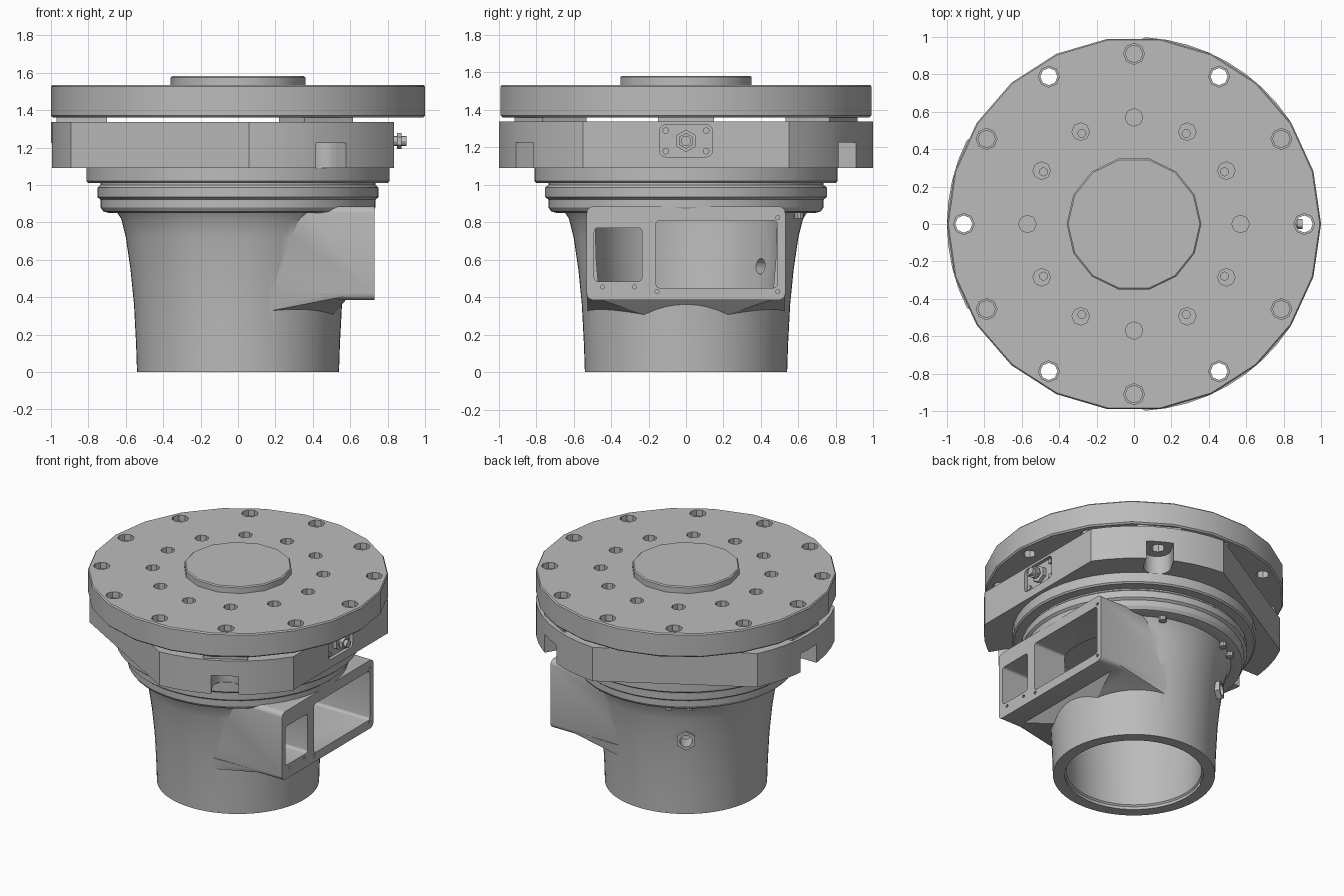
import bpy, bmesh
from math import cos, sin, radians, pi
from mathutils import Vector

cube = bpy.data.objects.get("Cube")
if cube:
    bpy.data.objects.remove(cube, do_unlink=True)

metal = bpy.data.materials.new("cast_grey")
metal.use_nodes = True
grey = (0.5, 0.5, 0.5, 1)
metal.diffuse_color = grey
for node in metal.node_tree.nodes:
    if node.type == 'BSDF_PRINCIPLED':
        node.inputs["Base Color"].default_value = grey


def make(name, bm):
    bmesh.ops.recalc_face_normals(bm, faces=bm.faces[:])
    mesh = bpy.data.meshes.new(name)
    bm.to_mesh(mesh)
    bm.free()
    mesh.materials.append(metal)
    ob = bpy.data.objects.new(name, mesh)
    bpy.context.collection.objects.link(ob)
    return ob


def polar(r, deg, z=0.0):
    return Vector((r * cos(radians(deg)), r * sin(radians(deg)), z))


def lathe(name, profile, sides):
    """Revolve a closed (radius, height) profile about z."""
    bm = bmesh.new()
    rings = []
    for r, z in profile:
        if r == 0:
            rings.append([bm.verts.new((0, 0, z))] * sides)
        else:
            rings.append([bm.verts.new(polar(r, 360 * i / sides, z)) for i in range(sides)])
    for a, b in zip(rings, rings[1:] + rings[:1]):
        for i in range(sides):
            j = (i + 1) % sides
            corners = list(dict.fromkeys((a[i], a[j], b[j], b[i])))
            if len(corners) > 2:
                bm.faces.new(corners)
    return make(name, bm)


def prism(name, outline, z0, z1):
    bm = bmesh.new()
    low = [bm.verts.new((p[0], p[1], z0)) for p in outline]
    high = [bm.verts.new((p[0], p[1], z1)) for p in outline]
    bm.faces.new(low)
    bm.faces.new(high)
    for i in range(len(low)):
        j = (i + 1) % len(low)
        bm.faces.new((low[i], low[j], high[j], high[i]))
    return make(name, bm)


def box(name, lo, hi, turn=0, rounding=0):
    """Box between two corners; edges along x may be rounded; turned about z."""
    bm = bmesh.new()
    bmesh.ops.create_cube(bm, size=1)
    lo, hi = Vector(lo), Vector(hi)
    for v in bm.verts:
        v.co = Vector([(lo[i] + hi[i]) / 2 + v.co[i] * (hi[i] - lo[i]) for i in range(3)])
    if rounding:
        edges = [e for e in bm.edges if abs((e.verts[0].co - e.verts[1].co).normalized().x) > 0.9]
        bmesh.ops.bevel(bm, geom=edges, offset=rounding, segments=4, profile=0.5, affect='EDGES')
    ob = make(name, bm)
    for v in ob.data.vertices:
        v.co = polar(v.co.x, turn, v.co.z) + polar(v.co.y, turn + 90)
    return ob


def rod(name, r, start, end, sides=8):
    bm = bmesh.new()
    start, end = Vector(start), Vector(end)
    axis = end - start
    bmesh.ops.create_cone(bm, cap_ends=True, segments=sides, radius1=r, radius2=r, depth=axis.length)
    rot = axis.to_track_quat('Z', 'Y')
    for v in bm.verts:
        v.co = rot @ v.co + (start + end) / 2
    return make(name, bm)


def combine(ob, others, operation='DIFFERENCE'):
    for other in others:
        other.hide_render = True
        mod = ob.modifiers.new("combine", 'BOOLEAN')
        mod.operation = operation
        mod.solver = 'EXACT'
        mod.object = other
        bpy.context.view_layer.objects.active = ob
        bpy.ops.object.modifier_apply(modifier=mod.name)
        bpy.data.objects.remove(other, do_unlink=True)


# Top disc with two circles of holes
disc = lathe("top_disc", [(0, 1.36), (0.99, 1.36), (1, 1.37), (1, 1.525), (0.993, 1.534), (0, 1.534)], 22)
holes = []
for k in range(12):
    a = 30 * k
    holes += [rod("bolt_hole", 0.046, polar(0.91, a, 1.3), polar(0.91, a, 1.6)),
              rod("counterbore", 0.056, polar(0.91, a, 1.49), polar(0.91, a, 1.6)),
              rod("inner_hole", 0.047, polar(0.57, a, 1.3), polar(0.57, a, 1.6))]
combine(disc, holes)
lathe("centre_boss", [(0, 1.52), (0.36, 1.52), (0.36, 1.575), (0.352, 1.582), (0, 1.582)], 14)

# Round body with three flats
outline = [polar(1, 60 + 120 * k + t * 26.6 / 4) for k in range(3) for t in range(-4, 5)]
body = prism("flatted_body", outline, 1.09, 1.337)
cuts = []
for a in (60, 180, 300):
    pad = box("spacer_pad", (0.7, -0.15, 1.33), (0.97, 0.15, 1.362), a)
    combine(pad, [rod("pad_hole", 0.05, polar(0.91, a, 1.2), polar(0.91, a, 1.5))])
    slot = rod("bolt_slot", 0.092, polar(0.89, a, 1.0), polar(0.89, a, 1.225), 24)
    cuts += [slot, box("slot_mouth", (0.89, -0.092, 1.0), (1.2, 0.092, 1.225), a),
             rod("bolt_bore", 0.05, polar(0.91, a, 1.0), polar(0.91, a, 1.5))]
# Recess for the connector, and small bores below the inner holes
cuts.append(box("connector_recess", (0.81, -0.14, 1.15), (0.95, 0.14, 1.32), 0, 0.03))
for k in range(12):
    if k % 3:
        p = polar(0.57, 30 * k) * 0.98
        cuts.append(rod("small_bore", 0.022, p + Vector((0, 0, 1.25)), p + Vector((0, 0, 1.4))))
combine(body, cuts)

# Connector and its screws
rod("connector_nut", 0.06, (0.80, 0, 1.235), (0.835, 0, 1.235), 6)
rod("connector_stem", 0.027, (0.82, 0, 1.235), (0.9, 0, 1.235), 12)
rod("connector_collar", 0.042, (0.85, 0, 1.235), (0.875, 0, 1.235), 6)
for y in (-0.108, 0.108):
    for z in (1.18, 1.29):
        rod("connector_screw", 0.018, (0.80, y, z), (0.825, y, z))

# Flange and bead rings under the body
lathe("flange", [(0, 1.01), (0.8, 1.01), (0.81, 1.02), (0.81, 1.09), (0, 1.09)], 48)
lathe("bead_ring", [(0.6, 0.85), (0.69, 0.85), (0.72, 0.858), (0.735, 0.88), (0.735, 0.922),
                    (0.752, 0.935), (0.752, 0.985), (0.735, 1.0), (0.735, 1.012), (0.6, 1.012)], 48)

# Tapered tube joined with the side box
housing = lathe("housing", [(0, 0), (0.54, 0), (0.545, 0.15), (0.556, 0.36), (0.575, 0.55), (0.6, 0.72),
                            (0.625, 0.82), (0.655, 0.865), (0.655, 1.012), (0, 1.012)], 64)
side_box = box("side_box", (0, -0.53, 0.385), (0.73, 0.53, 0.885), 0, 0.035)
skirt = bmesh.new()
for x, y, z in ((0.12, 0.3, 0.3), (0.5, 0.2, 0.3), (0.12, 0.535, 0.41), (0.6, 0.525, 0.41),
                (0.52, 0.3, 0.33), (0.14, 0.525, 0.32)):
    for s in (1, -1):
        skirt.verts.new((x, s * y, z))
bmesh.ops.convex_hull(skirt, input=skirt.verts[:])
combine(housing, [side_box, make("box_skirt", skirt)], 'UNION')
nut = rod("drain_nut", 0.068, polar(0.5, 125, 0.565), polar(0.605, 125, 0.565), 6)
combine(housing, [nut], 'UNION')

# Bore, windows and screw holes
bore = lathe("bore", [(0, -0.1), (0.46, -0.1), (0.46, 0.02), (0.45, 0.03), (0.465, 0.3),
                      (0.49, 0.6), (0.5, 0.95), (0, 0.95)], 64)
cuts = [bore, box("large_window", (0.1, -0.16, 0.45), (0.9, 0.487, 0.81), 0, 0.02),
        box("small_window", (0.1, -0.49, 0.485), (0.9, -0.235, 0.77), 0, 0.02),
        rod("drain_hole", 0.042, polar(0.3, 125, 0.565), polar(0.8, 125, 0.565), 16)]
for ys, zs in (((-0.445, -0.275), (0.455, 0.8)), ((-0.155, 0.49), (0.43, 0.825))):
    for y in ys:
        for z in zs:
            cuts.append(rod("window_screw_hole", 0.011, (0.69, y, z), (0.8, y, z)))
for k in range(8):
    a = 45 * k + 20
    cuts.append(rod("base_hole", 0.012, polar(0.5, a, -0.1), polar(0.5, a, 0.05)))
combine(housing, cuts)

# Small screws below the bead ring
for a in (67, 115, 127):
    rod("ring_screw", 0.026, polar(0.655, a, 0.82), polar(0.655, a, 0.87), 10)

# Smooth curved faces, keep edges sharp
bpy.ops.object.select_all(action='DESELECT')
for ob in bpy.context.scene.objects:
    if ob.type == 'MESH':
        ob.select_set(True)
        bpy.context.view_layer.objects.active = ob
bpy.ops.object.shade_smooth_by_angle(angle=radians(30))
